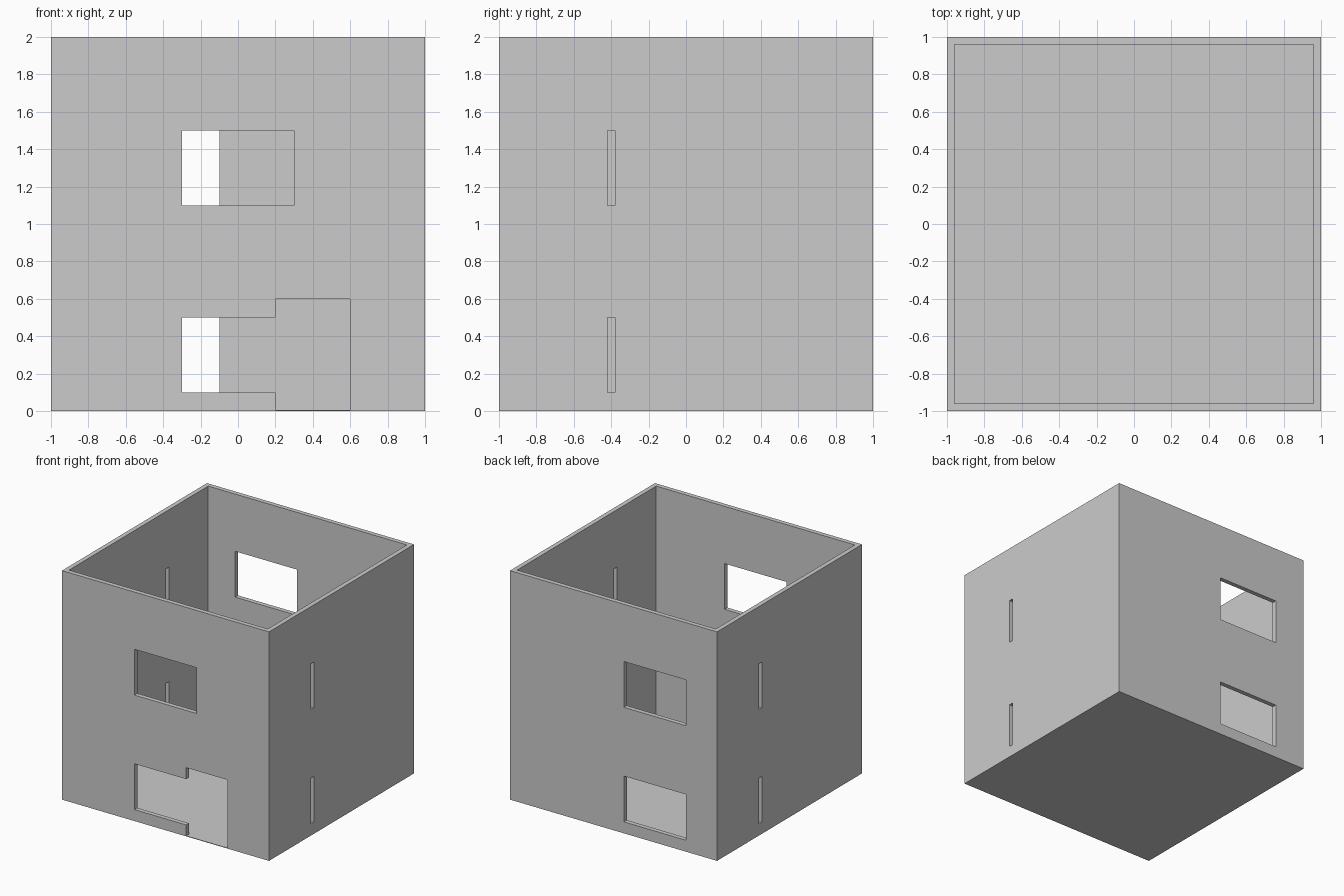
import bpy

if "Cube" in bpy.data.objects:
    bpy.data.objects.remove(bpy.data.objects["Cube"])

T = 0.04       # wall thickness
FLOOR = 0.005  # floor slab thickness


def box(name, x, y, z):
    """Axis-aligned box from (min, max) pairs."""
    bpy.ops.mesh.primitive_cube_add(size=1)
    ob = bpy.context.object
    ob.name = name
    spans = (x, y, z)
    centre = [(a + b) / 2 for a, b in spans]
    size = [b - a for a, b in spans]
    for v in ob.data.vertices:
        v.co = [c + s * k for c, s, k in zip(centre, size, v.co)]
    return ob


def cut(target, x, y, z):
    """Subtract a box from the target and discard the cutter."""
    cutter = box("cutter", x, y, z)
    cutter.hide_render = True
    mod = target.modifiers.new("opening", 'BOOLEAN')
    mod.operation = 'DIFFERENCE'
    mod.solver = 'EXACT'
    mod.object = cutter
    bpy.context.view_layer.objects.active = target
    bpy.ops.object.modifier_apply(modifier=mod.name)
    bpy.data.objects.remove(cutter, do_unlink=True)


# Floor slab
box("floor", (-1, 1), (-1, 1), (0, FLOOR))

# Open-topped wall shell
walls = box("walls", (-1, 1), (-1, 1), (FLOOR, 2))
inner = (-1 + T, 1 - T)
cut(walls, inner, inner, (-0.5, 2.5))

# Openings, repeated on both storeys
front, back = (-1.1, -0.9), (0.9, 1.1)
for sill in (0.1, 1.1):
    z = (sill, sill + 0.4)
    cut(walls, (-0.3, 0.3), front, z)        # front window
    cut(walls, (-0.7, -0.1), back, z)        # back window
    cut(walls, back, (-0.42, -0.38), z)      # right slit
    cut(walls, front, (0.38, 0.42), z)       # left slit

# Doorway overlapping the lower front window
cut(walls, (0.2, 0.6), front, (-0.1, 0.6))
